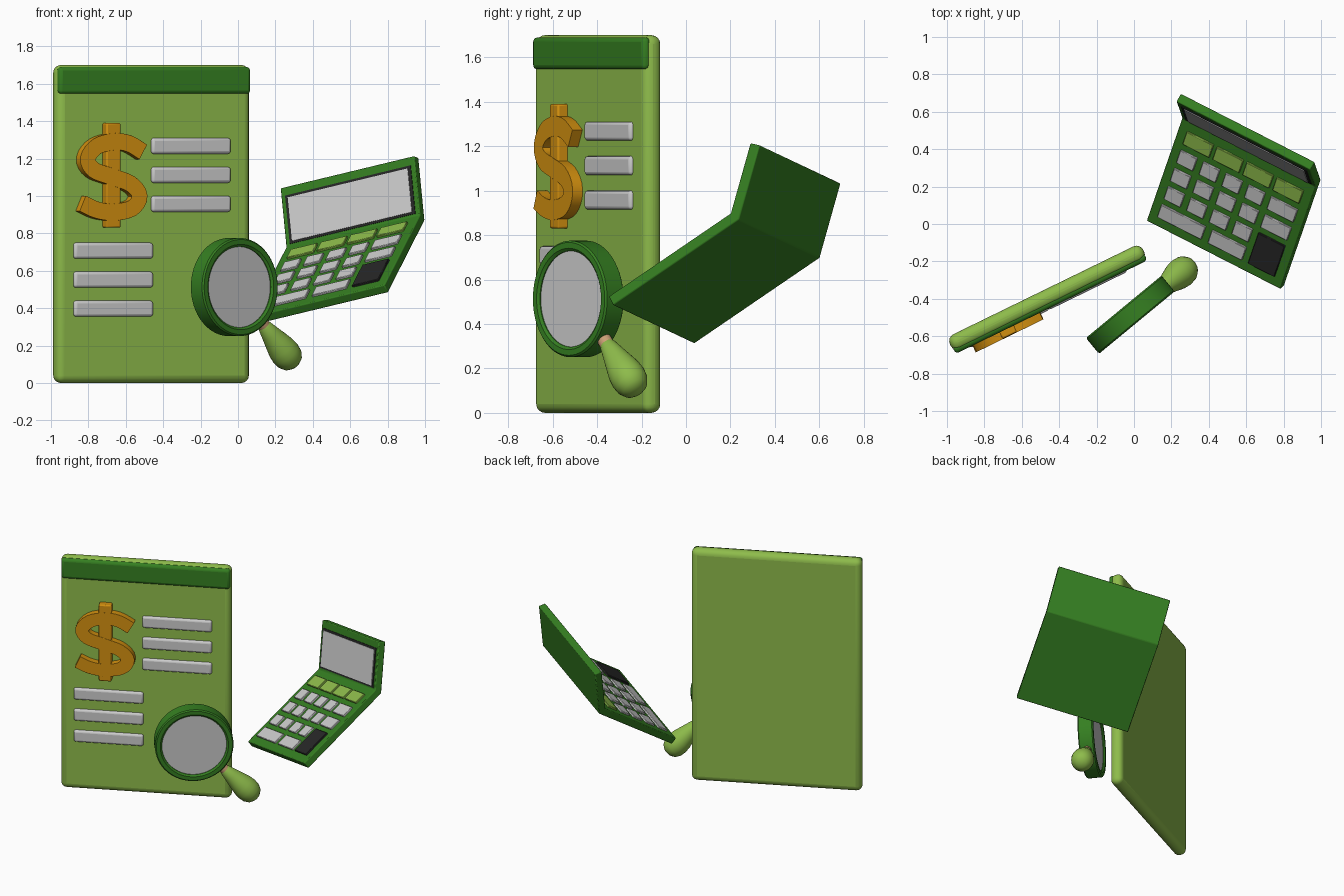
import bpy, bmesh
from math import radians, sin, cos, tan, pi
from mathutils import Matrix, Vector

if "Cube" in bpy.data.objects:
    bpy.data.objects.remove(bpy.data.objects["Cube"])


def material(name, rgb):
    m = bpy.data.materials.new(name)
    m.diffuse_color = (*rgb, 1)
    m.use_nodes = True
    m.node_tree.nodes["Principled BSDF"].inputs["Base Color"].default_value = m.diffuse_color
    return m


LIGHT = material("light_green", (0.27, 0.50, 0.07))
DARK = material("dark_green", (0.035, 0.21, 0.015))
GOLD = material("gold", (0.65, 0.28, 0.005))
BLACK = material("charcoal", (0.02, 0.02, 0.02))
TAN = material("tan", (0.60, 0.35, 0.18))


def finish(name, bm, frame, mat=None, bevel=0, segments=2):
    bmesh.ops.recalc_face_normals(bm, faces=bm.faces)
    me = bpy.data.meshes.new(name)
    bm.to_mesh(me)
    bm.free()
    ob = bpy.data.objects.new(name, me)
    bpy.context.collection.objects.link(ob)
    ob.matrix_world = frame
    if mat:
        me.materials.append(mat)
    if bevel:
        mod = ob.modifiers.new("bevel", 'BEVEL')
        mod.width, mod.segments = bevel, segments
        mod.limit_method, mod.angle_limit = 'ANGLE', radians(30)
    bpy.ops.object.select_all(action='DESELECT')
    bpy.context.view_layer.objects.active = ob
    ob.select_set(True)
    bpy.ops.object.shade_smooth_by_angle(angle=radians(35))
    return ob


def box(name, frame, lo, hi, mat=None, bevel=0, segments=2):
    lo, hi = Vector(lo), Vector(hi)
    bm = bmesh.new()
    bmesh.ops.create_cube(bm, size=1)
    for v in bm.verts:
        v.co = (lo + hi) / 2 + v.co * (hi - lo)
    return finish(name, bm, frame, mat, bevel, segments)


def prism(name, frame, outline, depth, mat, bevel):
    """Extrude an outline given in local 3D points along a vector."""
    bm = bmesh.new()
    face = bm.faces.new([bm.verts.new(p) for p in outline])
    ext = bmesh.ops.extrude_face_region(bm, geom=[face], use_keep_orig=True)
    verts = [g for g in ext['geom'] if isinstance(g, bmesh.types.BMVert)]
    bmesh.ops.translate(bm, verts=verts, vec=depth)
    return finish(name, bm, frame, mat, bevel)


def lathe(name, frame, profile, mat=None, closed=False, steps=64):
    """Revolve (radius, height) points about local z."""
    bm = bmesh.new()
    pts = [bm.verts.new((r, 0, z)) for r, z in profile]
    pairs = list(zip(pts, pts[1:])) + ([(pts[-1], pts[0])] if closed else [])
    edges = [bm.edges.new(p) for p in pairs]
    bmesh.ops.spin(bm, geom=pts + edges, axis=(0, 0, 1), cent=(0, 0, 0),
                   angle=2 * pi, steps=steps)
    bmesh.ops.remove_doubles(bm, verts=bm.verts, dist=1e-4)
    return finish(name, bm, frame, mat)


# Document board, header strip and text bars (local front is -y)
DOC = Matrix.Translation((-0.465, -0.395, 0)) @ Matrix.Rotation(radians(26), 4, 'Z')
box("document_board", DOC, (-0.575, -0.045, 0), (0.575, 0.045, 1.70), LIGHT, 0.04, 4)
box("header_strip", DOC, (-0.57, -0.055, 1.545), (0.57, -0.01, 1.69), DARK, 0.02, 3)
for i in range(3):
    for side, u, z in (("upper", -0.022, 1.225), ("lower", -0.484, 0.665)):
        z0 = z - i * 0.155
        box(f"{side}_text_bar_{i + 1}", DOC, (u, -0.063, z0),
            (u + 0.47, -0.025, z0 + 0.085), None, 0.015, 3)

# Gold currency symbol: smooth ribbon plus upright bar
ctrl = [Vector(p) for p in (
    (.175, .125), (.09, .17), (0, .18), (-.10, .155), (-.155, .09), (-.12, .03),
    (-.02, -.005), (.10, -.045), (.155, -.11), (.11, -.175), (0, -.197),
    (-.10, -.185), (-.185, -.15))]
ctrl = [2 * ctrl[0] - ctrl[1]] + ctrl + [2 * ctrl[-1] - ctrl[-2]]
line = []
for a, b, c, d in zip(ctrl, ctrl[1:], ctrl[2:], ctrl[3:]):
    for k in range(4):
        t = k / 4
        line.append(0.5 * (2 * b + (c - a) * t + (2 * a - 5 * b + 4 * c - d) * t * t
                           + (3 * b - a - 3 * c + d) * t ** 3))
line.append(ctrl[-2])
left, right = [], []
for i, p in enumerate(line):
    tan_v = (line[min(i + 1, len(line) - 1)] - line[max(i - 1, 0)]).normalized()
    n = Vector((-tan_v.y, tan_v.x)) * 0.045
    left.append(p + n)
    right.append(p - n)
SYM = DOC @ Matrix.Translation((-0.267, -0.03, 1.11))
outline = [(p.x, 0, p.y) for p in left + right[::-1]]
prism("symbol_ribbon", SYM, outline, (0, -0.065, 0), GOLD, 0.008)
box("symbol_upright", SYM, (-0.043, -0.063, -0.28), (0.043, 0, 0.28), GOLD, 0.008)

# Magnifying glass
MAG = Matrix.Translation((-0.02, -0.485, 0.513)) @ Matrix.Rotation(radians(39.5), 4, 'Z')
FACE = MAG @ Matrix.Rotation(radians(90), 4, 'X')
lathe("lens_rim", FACE, [(.262, -.047), (.262, .047), (.254, .055), (.228, .055),
                         (.216, .045), (.216, -.045), (.228, -.055), (.254, -.055)],
      DARK, closed=True)
lathe("lens", FACE, [(0, -.04), (.218, -.04), (.218, .04), (0, .04)])
GRIP = MAG @ Matrix.Rotation(radians(135), 4, 'Y')
lathe("handle_collar", GRIP, [(0, .25), (.033, .25), (.033, .295), (0, .295)], TAN, steps=32)
lathe("handle", GRIP, [(0, .285), (.03, .285), (.038, .30), (.05, .35), (.065, .41),
                       (.077, .46), (.081, .50), (.076, .54), (.06, .57),
                       (.035, .588), (0, .594)], LIGHT, steps=32)

# Folded calculator body: one bent cross-section extruded sideways
ex = Vector((0.871, -0.445, 0.210)).normalized()
ey = Vector((0.266, 0.798, 0.539))
ey = (ey - ex * ey.dot(ex)).normalized()
rot = Matrix((ex, ey, ex.cross(ey))).transposed().to_4x4()
CALC = Matrix.Translation((0.641, 0.42, 0.783)) @ rot
T, L, H, a = 0.05, 0.712, 0.35, radians(45)
section = [(-L, 0), (0, 0), (H * cos(a), H * sin(a)),
           (H * cos(a) - T * sin(a), H * sin(a) + T * cos(a)),
           (-T * tan(a / 2), T), (-L, T)]
prism("calculator_body", CALC, [(-0.411, y, z) for y, z in section],
      (0.822, 0, 0), DARK, 0.006)

# Screen on the raised lid
LID = CALC @ Matrix.Rotation(a, 4, 'X')
box("screen_frame", LID, (-0.385, 0.033, 0.03), (0.385, 0.302, T + 0.004), BLACK)
box("screen", LID, (-0.368, 0.045, 0.03), (0.368, 0.288, T + 0.008))


# Keys
def key(name, s, w, r, h=0.085, mat=None):
    box(name, CALC, (s - w / 2, r - h / 2, T - 0.02), (s + w / 2, r + h / 2, T + 0.012),
        mat, 0.003, 1)


for i in range(4):
    key(f"function_key_{i + 1}", -0.278 + i * 0.184, 0.163, -0.12, mat=LIGHT)
    for j in range(3):
        key(f"number_key_{j + 1}_{i + 1}", -0.308 + i * 0.139, 0.102, -0.245 - j * 0.122)
for j in range(2):
    key(f"wide_key_{j + 1}", 0.278, 0.163, -0.245 - j * 0.122)
key("long_key", -0.225, 0.27, -0.611)
key("medium_key", 0.055, 0.21, -0.611)
key("enter_key", 0.278, 0.163, -0.55, 0.207, BLACK)
